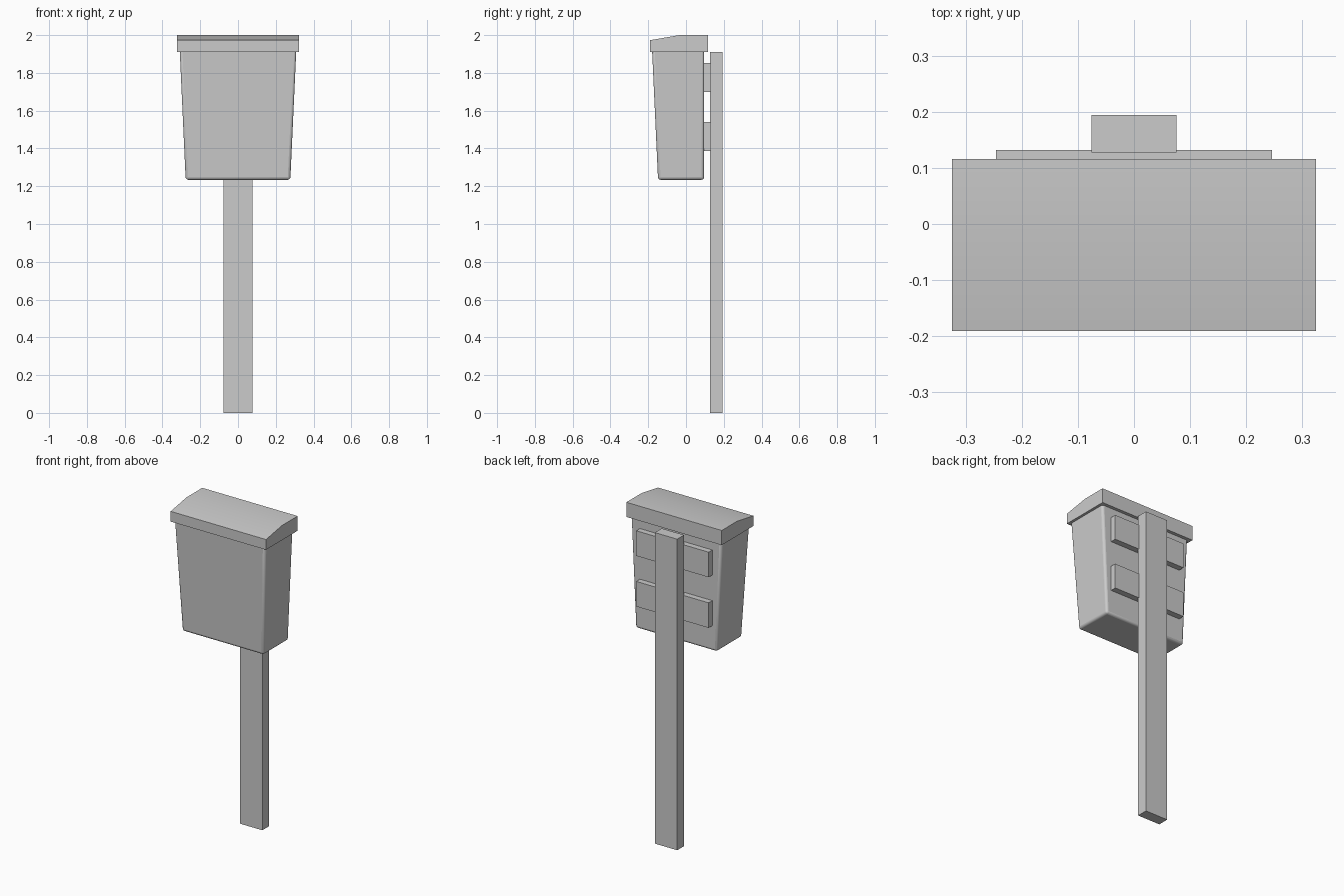
import bpy, bmesh, math

if "Cube" in bpy.data.objects:
    bpy.data.objects.remove(bpy.data.objects["Cube"])


def prism(name, ring_a, ring_b):
    """Closed solid between two matching rings of points."""
    bm = bmesh.new()
    a = [bm.verts.new(p) for p in ring_a]
    b = [bm.verts.new(p) for p in ring_b]
    bm.faces.new(a)
    bm.faces.new(b)
    n = len(a)
    for i in range(n):
        j = (i + 1) % n
        bm.faces.new((a[i], a[j], b[j], b[i]))
    bmesh.ops.recalc_face_normals(bm, faces=bm.faces)
    mesh = bpy.data.meshes.new(name)
    bm.to_mesh(mesh)
    bm.free()
    obj = bpy.data.objects.new(name, mesh)
    bpy.context.collection.objects.link(obj)
    return obj


def rect(hx, y0, y1, z):
    return [(-hx, y0, z), (hx, y0, z), (hx, y1, z), (-hx, y1, z)]


def box(name, hx, y0, y1, z0, z1):
    return prism(name, rect(hx, y0, y1, z0), rect(hx, y0, y1, z1))


def smooth(obj, degrees):
    bpy.ops.object.select_all(action='DESELECT')
    obj.select_set(True)
    bpy.context.view_layer.objects.active = obj
    bpy.ops.object.shade_smooth_by_angle(angle=math.radians(degrees))


# Post
box("post", 0.076, 0.127, 0.194, 0.0, 1.91)

# Mounting plates between bin and post
for label, z in (("lower", 1.387), ("upper", 1.698)):
    box(label + "_mounting_plate", 0.246, 0.09, 0.132, z, z + 0.154)

# Tapered bin with rounded corners and base
body = prism("bin_body", rect(0.277, -0.148, 0.096, 1.234),
             rect(0.309, -0.18, 0.096, 1.93))
bevel = body.modifiers.new("rounded_edges", 'BEVEL')
bevel.width = 0.014
bevel.segments = 3
smooth(body, 40)

# Lid with a sloping front
profile = [(-0.191, 1.91), (0.116, 1.91), (0.116, 2.0),
           (-0.035, 2.0), (-0.191, 1.973)]
lid = prism("lid", [(-0.324, y, z) for y, z in profile],
            [(0.324, y, z) for y, z in profile])
smooth(lid, 30)
